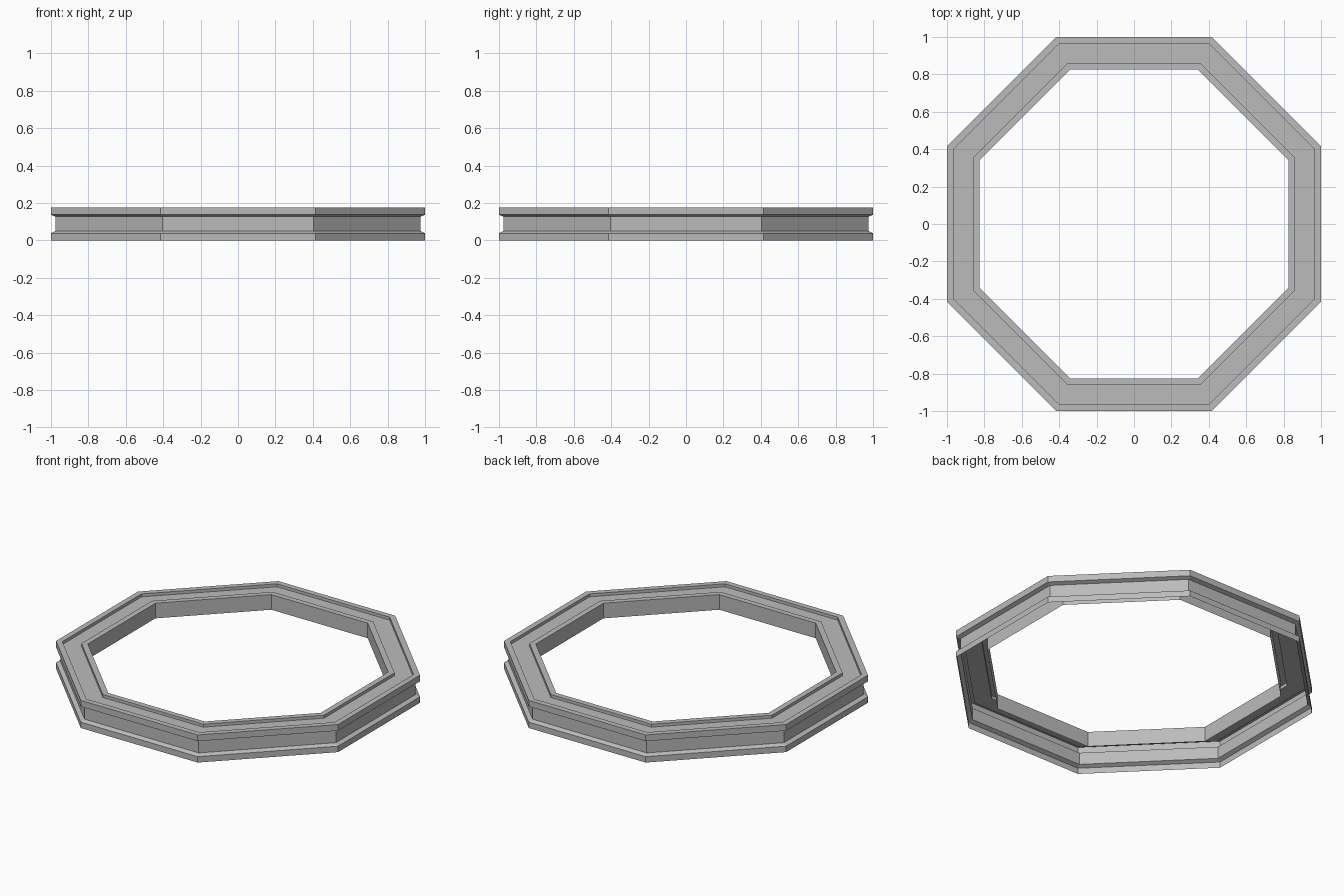
import bpy, bmesh, math

cube = bpy.data.objects.get("Cube")
if cube:
    bpy.data.objects.remove(cube, do_unlink=True)

SIDES = 8

# Grey finish
grey = bpy.data.materials.new("grey")
grey.use_nodes = True
colour = (0.5, 0.5, 0.5, 1)
grey.diffuse_color = colour
grey.node_tree.nodes["Principled BSDF"].inputs["Base Color"].default_value = colour

# Open cross-section (apothem, height): grooved outside, channelled top, short inner skirt
profile = [(1.0, 0.0), (1.0, 0.038), (0.976, 0.05), (0.976, 0.127), (1.0, 0.137),
           (1.0, 0.177), (0.965, 0.177), (0.965, 0.158), (0.86, 0.158),
           (0.86, 0.177), (0.825, 0.177), (0.825, 0.08)]


def octagon_loop(bm, apothem, z):
    radius = apothem / math.cos(math.pi / SIDES)
    angles = [(i + 0.5) * math.tau / SIDES for i in range(SIDES)]
    return [bm.verts.new((radius * math.cos(a), radius * math.sin(a), z)) for a in angles]


# Octagonal frame
bm = bmesh.new()
loops = [octagon_loop(bm, r, z) for r, z in profile]
for low, high in zip(loops, loops[1:]):
    for i in range(SIDES):
        j = (i + 1) % SIDES
        bm.faces.new((low[i], low[j], high[j], high[i]))
mesh = bpy.data.meshes.new("octagonal_frame")
bm.to_mesh(mesh)
bm.free()
mesh.materials.append(grey)
frame = bpy.data.objects.new("octagonal_frame", mesh)
bpy.context.collection.objects.link(frame)
